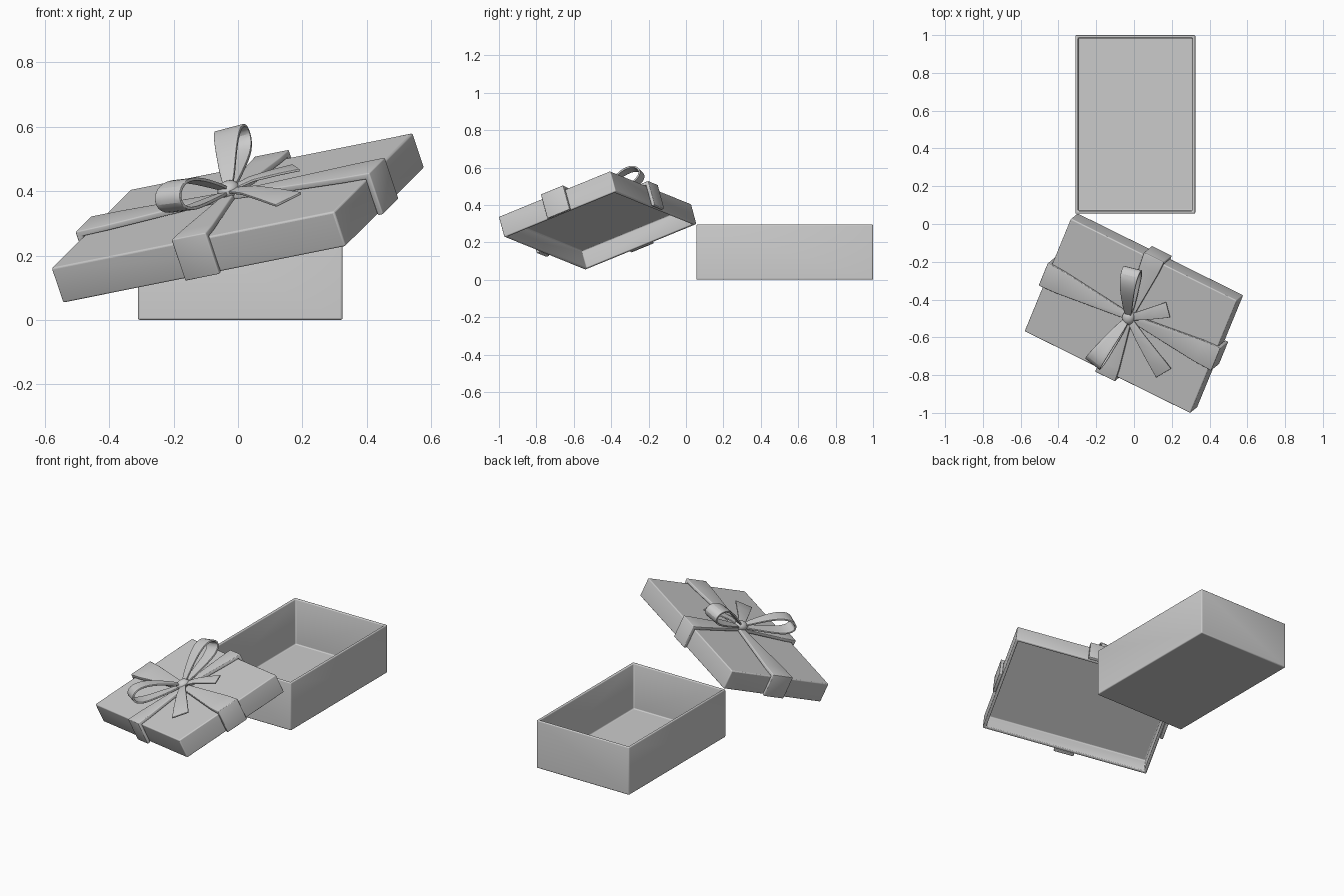
import bpy, bmesh
from mathutils import Vector, Matrix

if "Cube" in bpy.data.objects:
    bpy.data.objects.remove(bpy.data.objects["Cube"])

# Lid frame: origin at the centre of the lid's top, u = long axis, v = short axis, w = up
u = Vector((0.883, -0.436, 0.177)).normalized()
w = u.cross(Vector((0.353, 0.866, 0.354))).normalized()
v = w.cross(u)
LID = Matrix((u, v, w)).transposed().to_4x4()
LID.translation = Vector((-0.0185, -0.487, 0.371))
LX, LY, LZ = 0.995, 0.69, 0.118


def finish(name, bm, matrix=None):
    mesh = bpy.data.meshes.new(name)
    bm.to_mesh(mesh)
    bm.free()
    ob = bpy.data.objects.new(name, mesh)
    bpy.context.collection.objects.link(ob)
    if matrix is not None:
        ob.matrix_world = matrix
    bpy.context.view_layer.objects.active = ob
    bpy.ops.object.select_all(action='DESELECT')
    ob.select_set(True)
    bpy.ops.object.shade_smooth_by_angle(angle=0.7)
    return ob


def thicken(ob, t, offset, bevel):
    m = ob.modifiers.new("thickness", 'SOLIDIFY')
    m.thickness, m.offset, m.use_even_offset = t, offset, True
    b = ob.modifiers.new("edges", 'BEVEL')
    b.width, b.segments, b.limit_method = bevel, 3, 'ANGLE'


def open_box(name, size, centre, open_dir, matrix, wall):
    bm = bmesh.new()
    bmesh.ops.create_cube(bm, size=1)
    bmesh.ops.scale(bm, vec=size, verts=bm.verts)
    bmesh.ops.translate(bm, vec=centre, verts=bm.verts)
    bm.normal_update()
    gone = [f for f in bm.faces if f.normal.z * open_dir > 0.9]
    bmesh.ops.delete(bm, geom=gone, context='FACES')
    thicken(finish(name, bm, matrix), wall, -1, 0.006)


def strip(name, rows, direction, thickness, offset=0, smooth=False, bevel=0.002):
    """Ribbon from rows of (distance along direction, height, width) in lid space."""
    d = Vector((direction[0], direction[1], 0)).normalized()
    side = Vector((-d.y, d.x, 0))
    bm = bmesh.new()
    pairs = []
    for s, h, wid in rows:
        c = d * s + Vector((0, 0, h))
        pairs.append((bm.verts.new(c - side * wid / 2), bm.verts.new(c + side * wid / 2)))
    for (a, b), (c, e) in zip(pairs, pairs[1:]):
        bm.faces.new((a, c, e, b))
    ob = finish(name, bm, LID)
    if smooth:
        ob.modifiers.new("smooth", 'SUBSURF').levels = 2
        ob.modifiers["smooth"].render_levels = 2
    thicken(ob, thickness, offset, bevel)


# Box and tilted lid
open_box("box", (0.635, 0.945, 0.295), (0.007, 0.5275, 0.1475), 1, Matrix(), 0.015)
open_box("lid", (LX, LY, LZ), (0, 0, -LZ / 2), -1, LID, 0.018)

# Ribbon bands, pinched at the knot
for name, length, wid, direction in (("long_band", LX, 0.138, (1, 0)),
                                     ("short_band", LY, 0.12, (0, 1))):
    e = length / 2 + 0.02
    half = [(e, -LZ - 0.002, wid), (e, 0.02, wid), (e * 0.8, 0.021, wid * 0.93)]
    rows = [(-s, h, k) for s, h, k in half] + [(0, 0.026, 0.035)] + half[::-1]
    strip(name, rows, direction, 0.019, -1, bevel=0.004)

# Bow loops, mirrored across the long band
loop = [(0, 0.035, 0.035), (0.1, 0.105, 0.06), (0.2, 0.158, 0.085), (0.275, 0.16, 0.098),
        (0.308, 0.115, 0.1), (0.265, 0.07, 0.095), (0.15, 0.052, 0.07), (0, 0.03, 0.035)]
strip("bow_loop_back", loop, (-0.063, 0.28), 0.01, smooth=True)
strip("bow_loop_front", loop, (-0.063, -0.28), 0.01, smooth=True)

# Bow tails
for name, length, wid, direction in (("tail_back", 0.225, 0.085, (0.18, 0.136)),
                                     ("tail_front", 0.348, 0.1, (0.287, -0.197))):
    rows = [(0, 0.035, 0.03), (length * 0.35, 0.042, 0.03 + (wid - 0.03) * 0.4),
            (length * 0.7, 0.034, 0.03 + (wid - 0.03) * 0.75), (length, 0.024, wid)]
    strip(name, rows, direction, 0.008)

# Knot
bm = bmesh.new()
bmesh.ops.create_uvsphere(bm, u_segments=24, v_segments=12, radius=1)
bmesh.ops.scale(bm, vec=(0.034, 0.04, 0.028), verts=bm.verts)
bmesh.ops.translate(bm, vec=(0, 0, 0.036), verts=bm.verts)
finish("knot", bm, LID)
